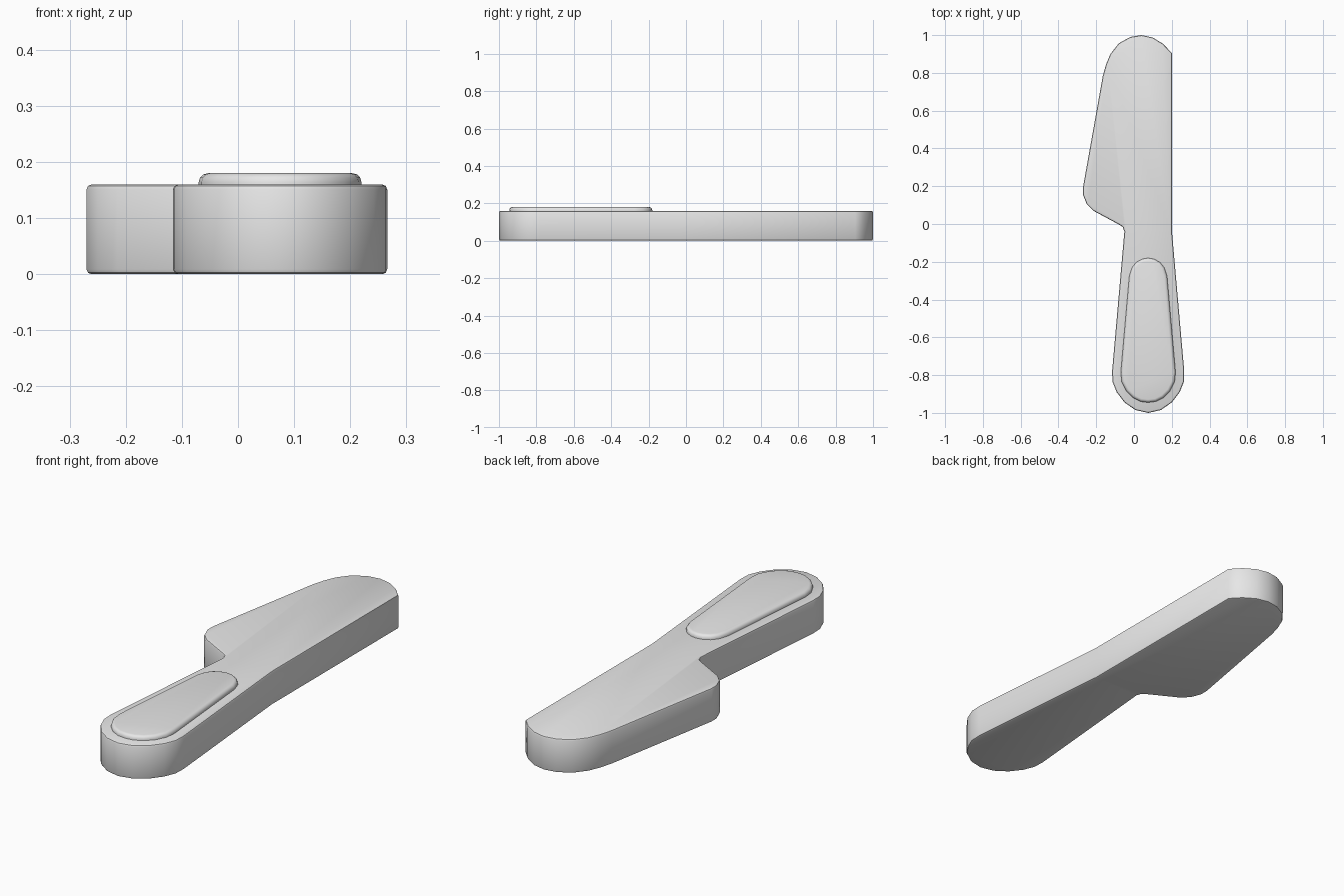
import bpy, bmesh
from math import radians

cube = bpy.data.objects.get("Cube")
if cube:
    bpy.data.objects.remove(cube, do_unlink=True)

GREY = (0.8, 0.8, 0.8, 1.0)
grey = bpy.data.materials.new("light_grey")
grey.use_nodes = True
grey.diffuse_color = GREY
grey.node_tree.nodes["Principled BSDF"].inputs["Base Color"].default_value = GREY

AXIS = 0.075  # centre line of the handle


def mirrored(points):
    """Mirror a half outline across the handle's centre line."""
    return [(2 * AXIS - x, y) for x, y in reversed(points)]


def slab(name, outline, z0, z1, bevel, segments, both_rims=True):
    """Extrude an outline upward and round its rims."""
    bm = bmesh.new()
    base = bm.faces.new([bm.verts.new((x, y, z0)) for x, y in outline])
    top = bmesh.ops.extrude_face_region(bm, geom=[base], use_keep_orig=True)["geom"]
    bmesh.ops.translate(bm, vec=(0, 0, z1 - z0),
                        verts=[v for v in top if isinstance(v, bmesh.types.BMVert)])
    bmesh.ops.recalc_face_normals(bm, faces=bm.faces[:])
    heights = (z0, z1) if both_rims else (z1,)
    rims = [e for e in bm.edges
            if any(all(abs(v.co.z - h) < 1e-5 for v in e.verts) for h in heights)]
    bmesh.ops.bevel(bm, geom=rims, offset=bevel, segments=segments, profile=0.5,
                    affect='EDGES', clamp_overlap=True)
    mesh = bpy.data.meshes.new(name)
    bm.to_mesh(mesh)
    bm.free()
    mesh.materials.append(grey)
    obj = bpy.data.objects.new(name, mesh)
    bpy.context.collection.objects.link(obj)
    bpy.ops.object.select_all(action='DESELECT')
    obj.select_set(True)
    bpy.context.view_layer.objects.active = obj
    bpy.ops.object.shade_smooth_by_angle(angle=radians(40))
    return obj


# Knife body: blade with rounded tip and heel, then the flared handle
blade = [(0.2, -0.03), (0.2, 0.905), (0.155, 0.953), (0.10, 0.987), (0.04, 1.0),
         (-0.02, 0.99), (-0.08, 0.957), (-0.125, 0.9), (-0.148, 0.845), (-0.165, 0.785),
         (-0.27, 0.195), (-0.27, 0.155), (-0.25, 0.105), (-0.215, 0.07),
         (-0.085, 0.0), (-0.06, -0.015), (-0.051, -0.04)]
butt = [(-0.116, -0.78), (-0.114, -0.835), (-0.092, -0.89), (-0.05, -0.945),
        (0.008, -0.985)]
slab("knife_body", blade + butt + [(AXIS, -1.0)] + mirrored(butt), 0.0, 0.16, 0.009, 2)

# Raised grip panel on the handle
grip = [(AXIS - 0.03, -0.185), (AXIS - 0.062, -0.202), (AXIS - 0.085, -0.23),
        (AXIS - 0.1, -0.275), (AXIS - 0.145, -0.785), (AXIS - 0.14, -0.835),
        (AXIS - 0.115, -0.885), (AXIS - 0.08, -0.92), (AXIS - 0.04, -0.94)]
slab("handle_grip", [(AXIS, -0.18)] + grip + [(AXIS, -0.945)] + mirrored(grip),
     0.145, 0.18, 0.016, 3, both_rims=False)
